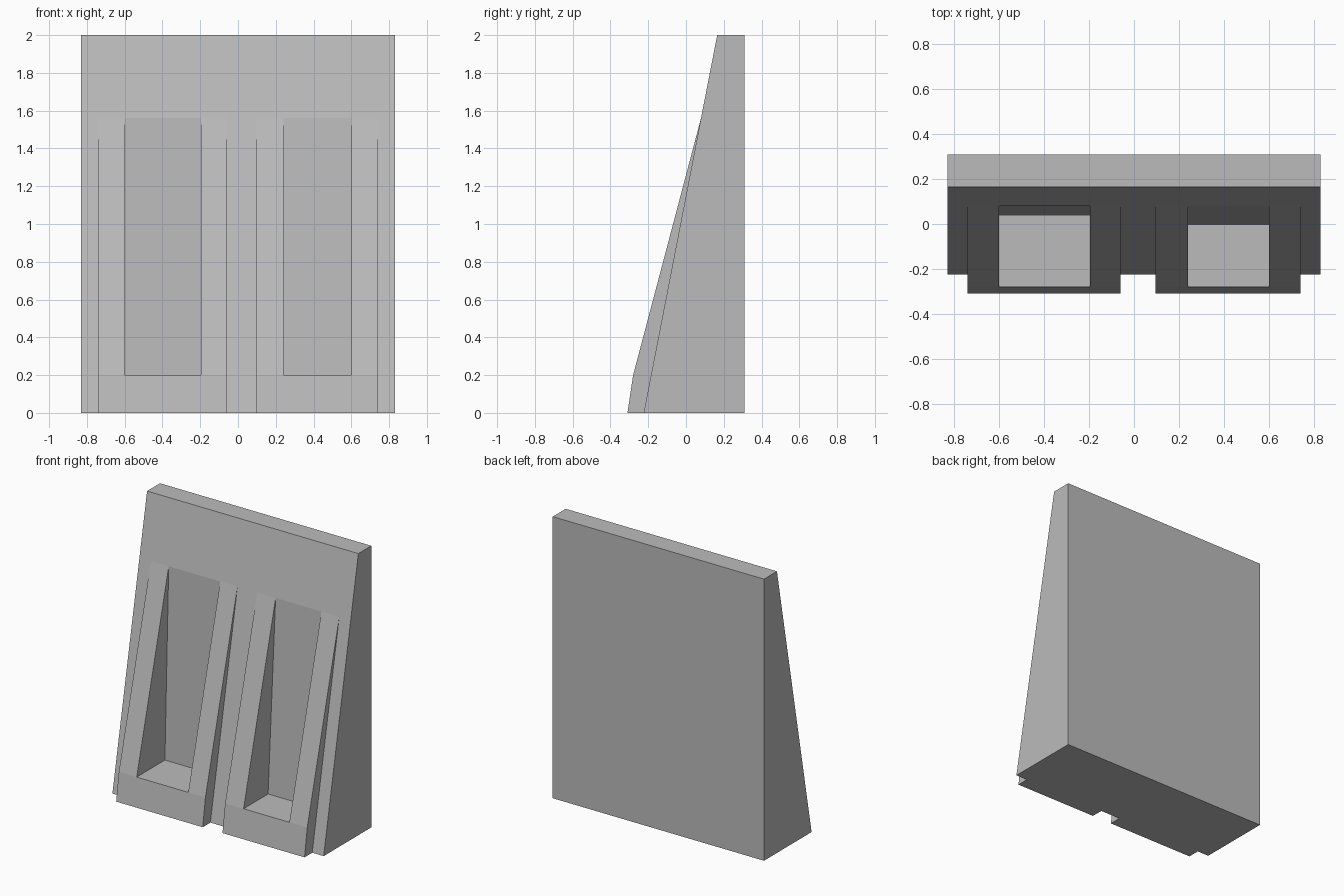
import bpy, bmesh

if "Cube" in bpy.data.objects:
    bpy.data.objects.remove(bpy.data.objects["Cube"])

grey = bpy.data.materials.new("plain grey")
grey.diffuse_color = (0.5, 0.5, 0.5, 1)
grey.use_nodes = True
grey.node_tree.nodes["Principled BSDF"].inputs["Base Color"].default_value = grey.diffuse_color


def prism(name, x0, x1, profile):
    """Extrude a (y, z) profile along x from x0 to x1."""
    bm = bmesh.new()
    face = bm.faces.new([bm.verts.new((x0, y, z)) for y, z in profile])
    ext = bmesh.ops.extrude_face_region(bm, geom=[face])["geom"]
    moved = [v for v in ext if isinstance(v, bmesh.types.BMVert)]
    bmesh.ops.translate(bm, verts=moved, vec=(x1 - x0, 0, 0))
    bmesh.ops.recalc_face_normals(bm, faces=bm.faces)
    mesh = bpy.data.meshes.new(name)
    bm.to_mesh(mesh)
    bm.free()
    mesh.materials.append(grey)
    obj = bpy.data.objects.new(name, mesh)
    bpy.context.collection.objects.link(obj)
    return obj


def combine(target, tool, operation):
    """Apply a boolean and discard the tool."""
    mod = target.modifiers.new(operation.lower(), 'BOOLEAN')
    mod.operation = operation
    mod.solver = 'EXACT'
    mod.object = tool
    bpy.context.view_layer.objects.active = target
    bpy.ops.object.modifier_apply(modifier=mod.name)
    bpy.data.objects.remove(tool)


def front(z):
    """Depth of the sloping wall face at height z."""
    return -0.224 + 0.389 * z / 2


# Sloping wall with a vertical back
TOP = 1.56
wall = prism("sloping_wall", -0.83, 0.83,
             [(front(0), 0), (0.31, 0), (0.31, 2), (front(2), 2)])

# Raised pads with deep window recesses: pad x range, recess x range, recess depth at sill
for pad, recess, sill_back in [((-0.74, -0.06), (-0.6, -0.195), 0.037),
                               ((0.095, 0.74), (0.24, 0.6), -0.005)]:
    raised = prism("raised_pad", *pad,
                   [(-0.31, 0), (-0.28, 0.2), (front(TOP), TOP), (0.2, TOP), (0.2, 0)])
    combine(wall, raised, 'UNION')
    cutter = prism("recess_cutter", *recess,
                   [(-0.5, 0.2), (sill_back, 0.2), (front(TOP), TOP), (-0.5, TOP)])
    combine(wall, cutter, 'DIFFERENCE')
